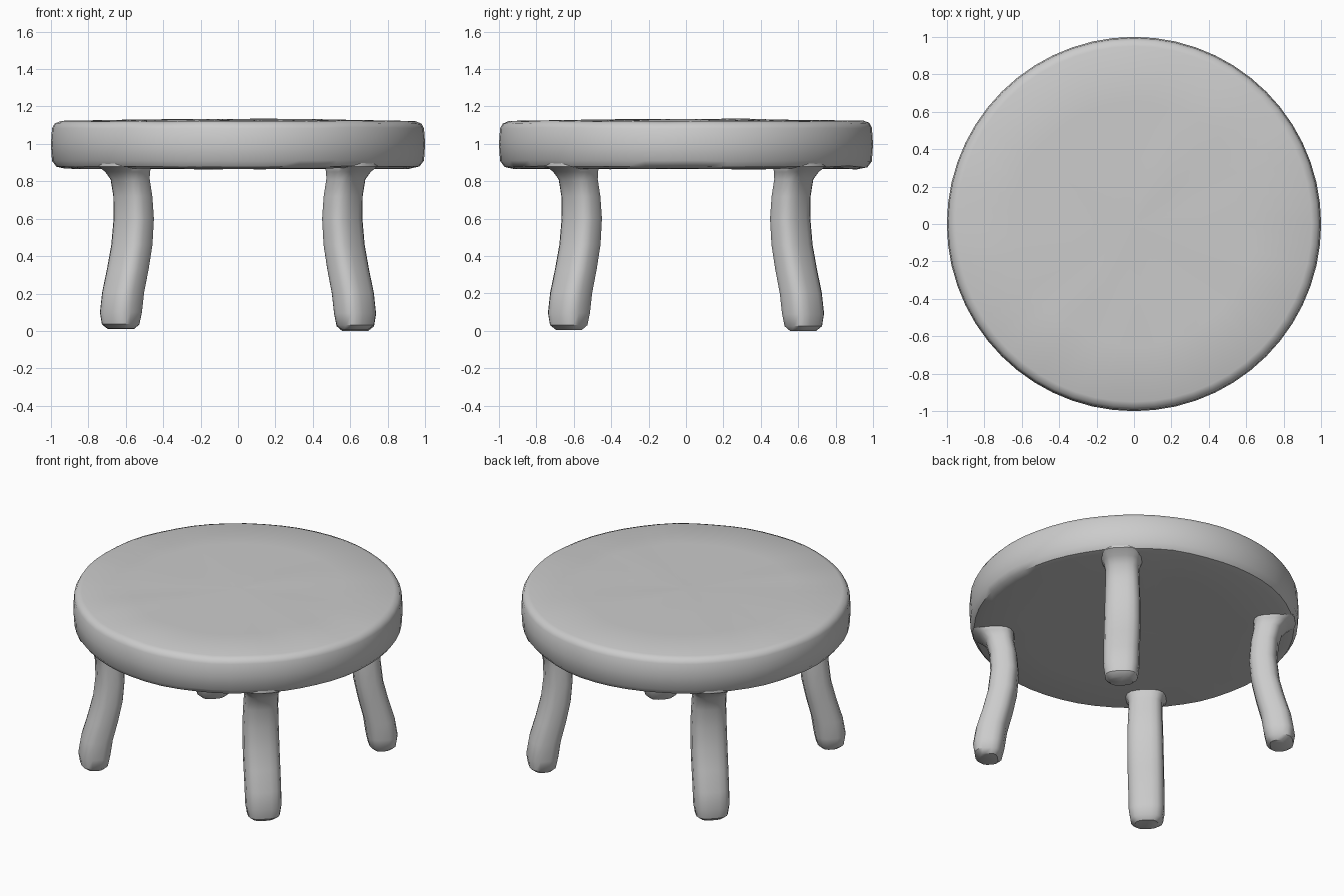
import bpy, bmesh, math
from mathutils import Vector, noise

if "Cube" in bpy.data.objects:
    bpy.data.objects.remove(bpy.data.objects["Cube"])


def loft(name, rings):
    """Skin a stack of equal-length point rings and cap both ends."""
    bm = bmesh.new()
    loops = [[bm.verts.new(p) for p in ring] for ring in rings]
    n = len(loops[0])
    for a, b in zip(loops, loops[1:]):
        for i in range(n):
            j = (i + 1) % n
            bm.faces.new((a[i], a[j], b[j], b[i]))
    bm.faces.new(loops[0][::-1])
    bm.faces.new(loops[-1])
    bmesh.ops.recalc_face_normals(bm, faces=bm.faces[:])
    mesh = bpy.data.meshes.new(name)
    bm.to_mesh(mesh)
    bm.free()
    obj = bpy.data.objects.new(name, mesh)
    bpy.context.collection.objects.link(obj)
    bpy.ops.object.select_all(action='DESELECT')
    obj.select_set(True)
    bpy.context.view_layer.objects.active = obj
    bpy.ops.object.shade_smooth_by_angle(angle=math.radians(40))
    return obj


# Round top: lathed slab with softened rims and a slightly hand-worn surface
profile = [(0.05, 0.867), (0.35, 0.867), (0.65, 0.867), (0.92, 0.867),
           (0.97, 0.878), (0.994, 0.91), (1.0, 1.0), (0.994, 1.085),
           (0.98, 1.11), (0.95, 1.122), (0.65, 1.127), (0.35, 1.131), (0.05, 1.132)]
SIDES = 56
rings = []
for r, z in profile:
    ring = []
    for i in range(SIDES):
        a = math.tau * i / SIDES
        p = Vector((r * math.cos(a), r * math.sin(a), z))
        p.z += 0.006 * noise.noise(p * 3.5)
        ring.append(p)
    rings.append(ring)
loft("table_top", rings)

# Leg sections: distance from centre, height, radial and tangential half widths
sections = [(0.885, 0.0, 0.055, 0.070), (0.887, 0.025, 0.082, 0.098),
            (0.885, 0.09, 0.094, 0.108), (0.868, 0.20, 0.093, 0.109),
            (0.832, 0.33, 0.090, 0.110), (0.802, 0.46, 0.087, 0.110),
            (0.788, 0.60, 0.085, 0.108), (0.795, 0.72, 0.083, 0.104),
            (0.815, 0.81, 0.086, 0.102), (0.835, 0.85, 0.104, 0.112),
            (0.855, 0.88, 0.128, 0.130), (0.855, 0.94, 0.125, 0.120)]


def leg(name, angle, lift):
    """Bowed leg with a rounded-square section, facing outward at the angle."""
    out = Vector((math.cos(angle), math.sin(angle), 0))
    side = Vector((-out.y, out.x, 0))
    rings = []
    for dist, z, hr, ht in sections:
        ring = []
        for i in range(16):
            t = math.tau * (i + 0.5) / 16
            c, s = math.cos(t), math.sin(t)
            u = math.copysign(abs(c) ** 0.68, c) * hr
            v = math.copysign(abs(s) ** 0.68, s) * ht
            height = z + lift * max(0, 1 - z / 0.5)
            ring.append(out * (dist + u) + side * v + Vector((0, 0, height)))
        rings.append(ring)
    loft(name, rings)


leg("front_left_leg", math.radians(225), 0.012)
leg("front_right_leg", math.radians(315), 0.006)
leg("back_right_leg", math.radians(45), 0.0)
leg("back_left_leg", math.radians(135), 0.01)
